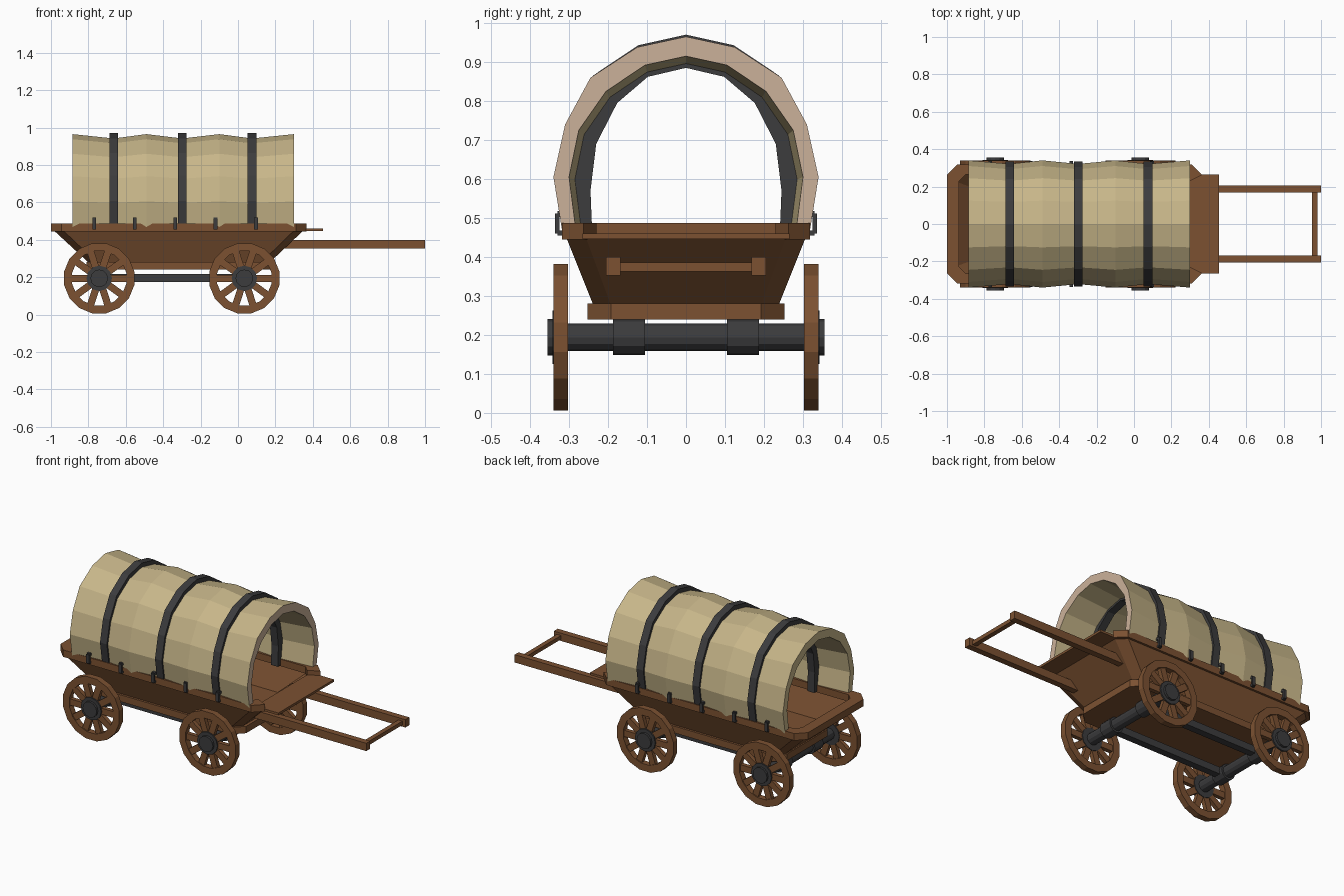
import bpy, bmesh, math
from mathutils import Matrix, Vector

if "Cube" in bpy.data.objects:
    bpy.data.objects.remove(bpy.data.objects["Cube"])


def material(name, rgb):
    m = bpy.data.materials.new(name)
    m.diffuse_color = (*rgb, 1)
    m.use_nodes = True
    m.node_tree.nodes["Principled BSDF"].inputs["Base Color"].default_value = m.diffuse_color
    return m


WOOD = material("brown wood", (0.20, 0.083, 0.031))
IRON = material("dark iron", (0.045, 0.045, 0.047))
CANVAS = material("tan canvas", (0.57, 0.465, 0.25))
HEM = material("pale hem", (0.60, 0.44, 0.32))


def finish(name, bm, mats, mirror=False):
    bmesh.ops.recalc_face_normals(bm, faces=bm.faces)
    me = bpy.data.meshes.new(name)
    bm.to_mesh(me)
    bm.free()
    for m in mats:
        me.materials.append(m)
    ob = bpy.data.objects.new(name, me)
    bpy.context.collection.objects.link(ob)
    if mirror:
        mod = ob.modifiers.new("mirror", 'MIRROR')
        mod.use_axis = (False, True, False)
    return ob


def loft(bm, rings, closed=False):
    """Skin a list of equal closed rings; cap the ends unless closed."""
    rows = [[bm.verts.new(p) for p in r] for r in rings]
    n = len(rows[0])
    pairs = list(zip(rows, rows[1:])) + ([(rows[-1], rows[0])] if closed else [])
    for a, b in pairs:
        for i in range(n):
            j = (i + 1) % n
            bm.faces.new((a[i], a[j], b[j], b[i]))
    if not closed:
        bm.faces.new(rows[0])
        bm.faces.new(rows[-1])


def add_box(bm, lo, hi, turn=None):
    lo, hi = Vector(lo), Vector(hi)
    m = Matrix.Translation((lo + hi) / 2) @ Matrix.Diagonal((*(hi - lo), 1))
    bmesh.ops.create_cube(bm, size=1, matrix=turn @ m if turn else m)


def box(name, lo, hi, mat, mirror=False):
    bm = bmesh.new()
    add_box(bm, lo, hi)
    return finish(name, bm, [mat], mirror)


def add_cyl(bm, x, z, r, y0, y1, sides=12):
    m = Matrix.Translation((x, (y0 + y1) / 2, z)) @ Matrix.Rotation(math.pi / 2, 4, 'X')
    bmesh.ops.create_cone(bm, cap_ends=True, segments=sides, radius1=r, radius2=r,
                          depth=y1 - y0, matrix=m)


def octagon(x0, x1, y, c, z):
    half = [(x1, y - c), (x1 - c, y), (x0 + c, y), (x0, y - c)]
    return [(a, b, z) for a, b in half] + [(a, -b, z) for a, b in reversed(half)]


# Flared hollow wagon bed
bm = bmesh.new()
loft(bm, [octagon(-0.79, 0.16, 0.235, 0.045, 0.27),
          octagon(-0.985, 0.35, 0.307, 0.05, 0.45),
          octagon(-0.955, 0.32, 0.277, 0.05, 0.45),
          octagon(-0.79, 0.16, 0.215, 0.045, 0.31)])
finish("wagon_bed", bm, [WOOD])

# Top rail, open at the front
bm = bmesh.new()
corners = [octagon(-1.0, 0.365, 0.318, 0.055, 0.445), octagon(-1.0, 0.365, 0.318, 0.055, 0.487),
           octagon(-0.935, 0.30, 0.265, 0.035, 0.487), octagon(-0.935, 0.30, 0.265, 0.035, 0.445)]
loft(bm, list(zip(*corners)))
finish("top_rail", bm, [WOOD])

# Driver's foot board and under frame
box("foot_board", (0.30, -0.265, 0.446), (0.455, 0.265, 0.46), WOOD)
bm = bmesh.new()
loft(bm, [octagon(-0.81, 0.19, 0.253, 0.06, z) for z in (0.24, 0.281)])
finish("under_frame", bm, [WOOD])

# Pulling shafts and crossbar
box("shaft", (0.22, 0.168, 0.353), (1.0, 0.205, 0.40), WOOD, True)
box("shaft_crossbar", (0.952, -0.18, 0.363), (0.98, 0.18, 0.386), WOOD)

# Canvas cover: arched section swelling between the hoops
OUTER = [(0.315, 0.45), (0.34, 0.605), (0.31, 0.74), (0.245, 0.86), (0.125, 0.938), (0, 0.965)]
INNER = [(0.28, 0.45), (0.30, 0.605), (0.275, 0.725), (0.205, 0.825), (0.105, 0.892), (0, 0.915)]
HOOP_IN = [(0.245, 0.45), (0.25, 0.57), (0.235, 0.69), (0.18, 0.795), (0.10, 0.862), (0, 0.885)]


def arch(x, outer, inner, sy=1.0, sz=1.0):
    def full(p):
        return p + [(-a, b) for a, b in reversed(p[:-1])]
    def put(p, ky, kz):
        return [(x, a * ky, 0.45 + (b - 0.45) * kz) for a, b in p]
    return put(full(outer), sy, sz) + put(full(inner)[::-1], min(sy, 1), min(sz, 1))


bm = bmesh.new()
stations = [(-0.885, 1), (-0.665, 0), (-0.49, 1), (-0.298, 0), (-0.10, 1), (0.075, 0), (0.30, 1)]
loft(bm, [arch(x, OUTER, INNER, 1 if p else 0.945, 1 if p else 0.955) for x, p in stations])
for f in bm.faces:
    if f.calc_center_median().x > 0.29:
        f.material_index = 1
finish("canvas_cover", bm, [CANVAS, HEM])

# Iron hoops
for i, x in enumerate((-0.665, -0.298, 0.075)):
    bm = bmesh.new()
    loft(bm, [arch(x + d, OUTER, HOOP_IN, 0.98, 1.01) for d in (-0.023, 0.023)])
    finish(f"hoop_{i + 1}", bm, [IRON])

# Side hooks over the rail
bm = bmesh.new()
for x in (-0.768, -0.552, -0.336, -0.12, 0.096):
    add_box(bm, (x - 0.01, 0.325, 0.46), (x + 0.01, 0.336, 0.512))
    add_box(bm, (x - 0.01, 0.31, 0.503), (x + 0.01, 0.33, 0.518))
    add_box(bm, (x - 0.01, 0.31, 0.455), (x + 0.01, 0.33, 0.468))
finish("side_hooks", bm, [IRON], True)

# Wheels, hubs and axles
CZ, R, RI, Y0, Y1 = 0.194, 0.191, 0.148, 0.303, 0.34
for label, cx in (("rear", -0.742), ("front", 0.034)):
    bm = bmesh.new()
    rings = []
    for k in range(16):
        a = math.tau * (k + 0.5) / 16
        c, s = math.cos(a), math.sin(a)
        rings.append([(cx + r * c, y, CZ + r * s)
                      for r, y in ((R, Y0), (R, Y1), (RI, Y1), (RI, Y0))])
    loft(bm, rings, closed=True)
    for k in range(10):
        turn = Matrix.Translation((cx, 0, CZ)) @ Matrix.Rotation(math.tau * k / 10, 4, 'Y')
        add_box(bm, (0.04, Y0 + 0.006, -0.019), (0.155, Y1 - 0.006, 0.019), turn)
    finish(f"{label}_wheels", bm, [WOOD], True)

    bm = bmesh.new()
    add_cyl(bm, cx, CZ, 0.068, Y0 + 0.002, Y1 + 0.002)
    add_cyl(bm, cx, CZ, 0.047, Y1 - 0.01, 0.355)
    add_cyl(bm, cx, CZ, 0.046, 0.105, 0.187)
    finish(f"{label}_hubs_and_collars", bm, [IRON], True)

    bm = bmesh.new()
    add_cyl(bm, cx, CZ, 0.035, -0.31, 0.31)
    finish(f"{label}_axle", bm, [IRON])

# Rails linking the axles
box("axle_rail", (-0.742, 0.125, 0.174), (0.034, 0.167, 0.216), IRON, True)
